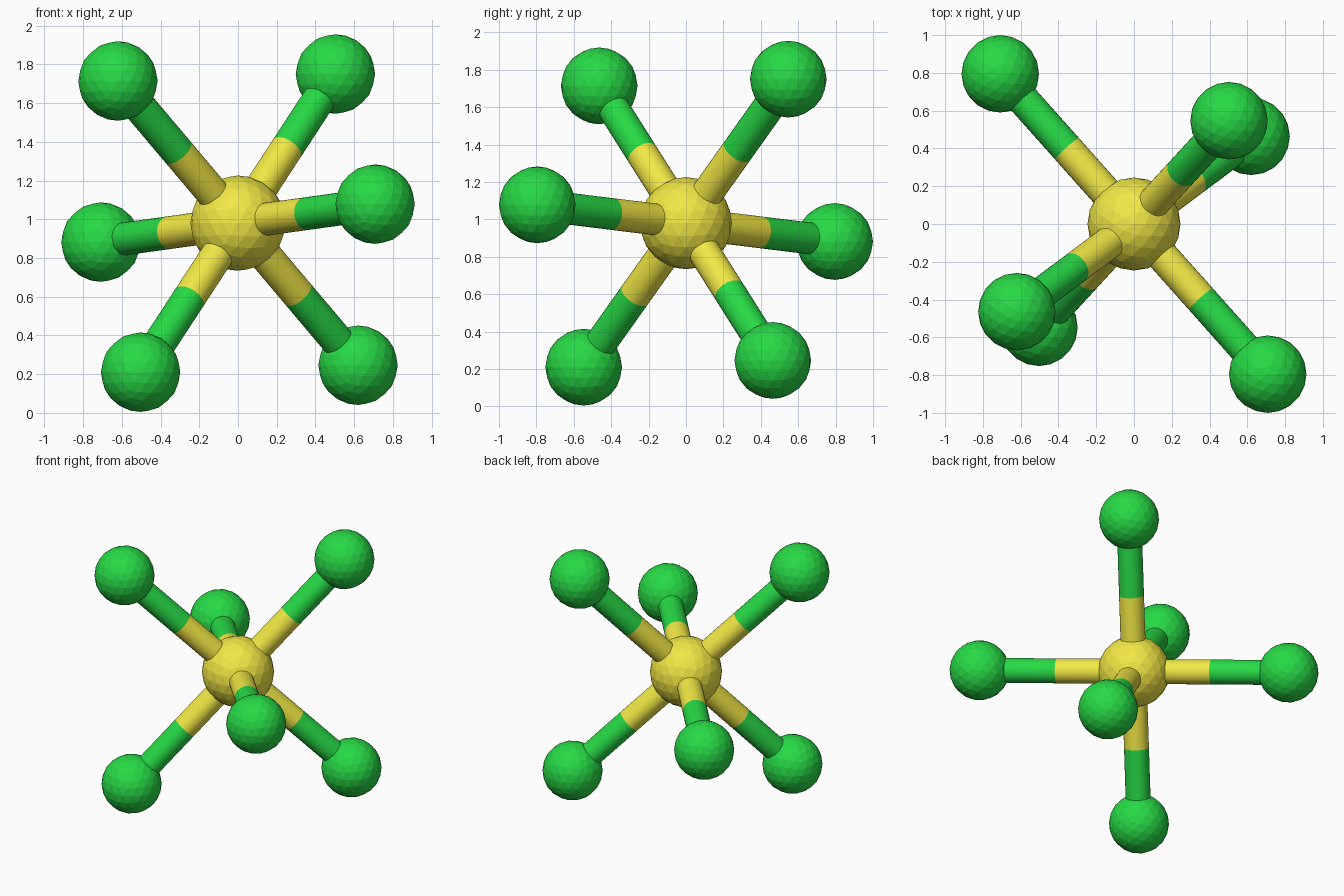
import bpy
from mathutils import Vector

if "Cube" in bpy.data.objects:
    bpy.data.objects.remove(bpy.data.objects["Cube"])

CENTRE = Vector((0, 0, 0.98))
BOND_RADIUS = 0.085


def material(name, rgb):
    m = bpy.data.materials.new(name)
    m.diffuse_color = (*rgb, 1)
    m.use_nodes = True
    m.node_tree.nodes["Principled BSDF"].inputs["Base Color"].default_value = m.diffuse_color
    return m


yellow = material("yellow", (0.88, 0.81, 0.06))
green = material("green", (0.02, 0.70, 0.06))


# Faceted ball for an atom
def atom(name, position, radius, mat):
    bpy.ops.mesh.primitive_ico_sphere_add(subdivisions=3, radius=radius, location=position)
    ob = bpy.context.object
    ob.name = name
    ob.data.materials.append(mat)


# Round rod between two points
def rod(name, start, end, mat):
    axis = end - start
    bpy.ops.mesh.primitive_cylinder_add(vertices=32, radius=BOND_RADIUS, depth=axis.length,
                                        location=(start + end) / 2,
                                        rotation=axis.to_track_quat('Z', 'Y').to_euler())
    ob = bpy.context.object
    ob.name = name
    ob.data.materials.append(mat)
    bpy.ops.object.shade_smooth_by_angle()


# Central atom
atom("central_atom", CENTRE, 0.246, yellow)

# Three opposite pairs of outer atoms, each bond half yellow and half green
axes = [Vector((0.503, 0.547, 0.77)),
        Vector((-0.62, -0.464, 0.734)),
        Vector((0.708, -0.795, 0.098))]
for i, axis in enumerate(axes, 1):
    for side, sign in (("a", 1), ("b", -1)):
        end = CENTRE + axis * sign
        middle = (CENTRE + end) / 2
        atom(f"outer_atom_{i}{side}", end, 0.205, green)
        rod(f"inner_bond_{i}{side}", CENTRE, middle, yellow)
        rod(f"outer_bond_{i}{side}", middle, end, green)
